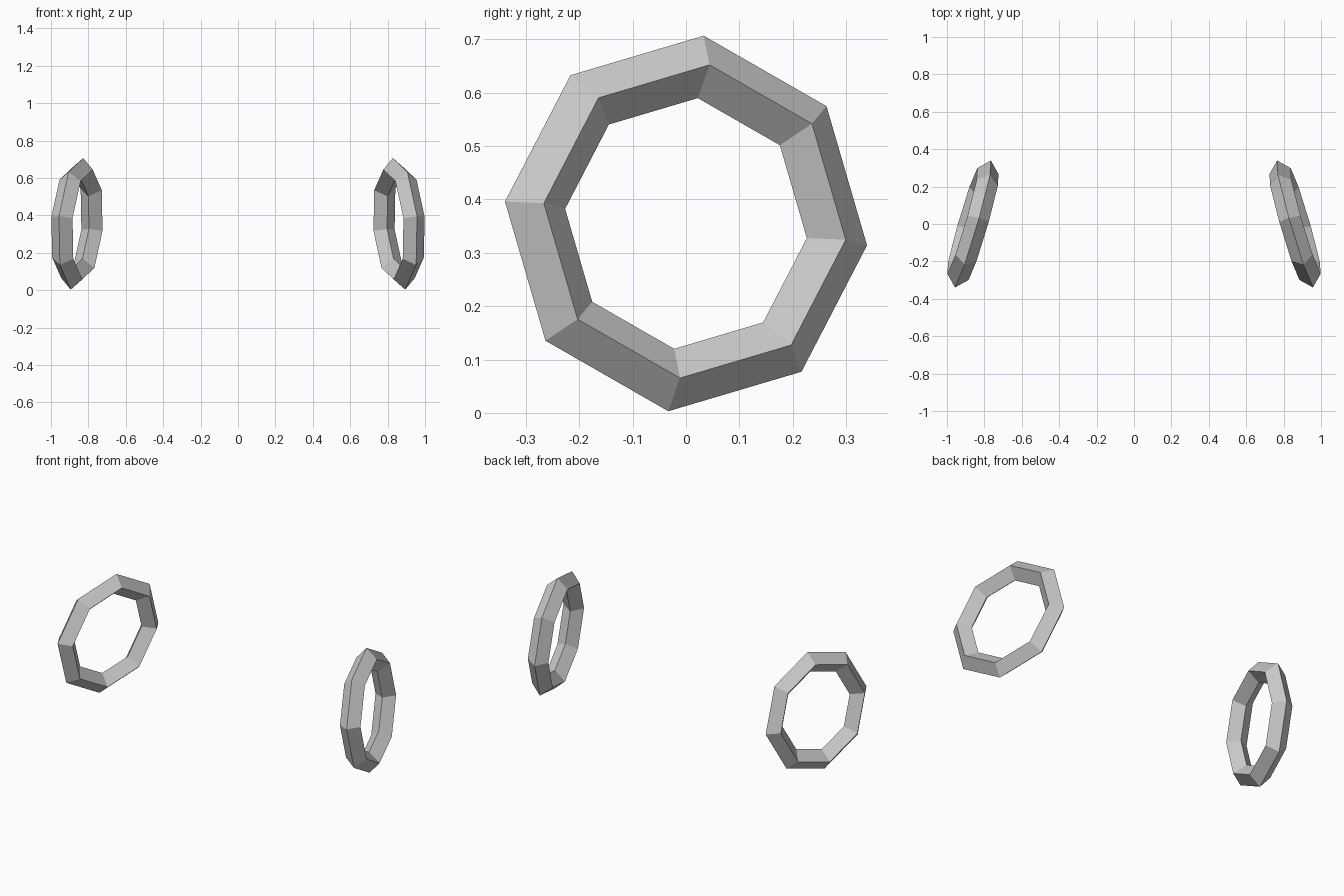
import bpy
from mathutils import Matrix, Vector

cube = bpy.data.objects.get("Cube")
if cube:
    bpy.data.objects.remove(cube, do_unlink=True)

# Plain grey metal
grey = bpy.data.materials.new("grey_metal")
grey.use_nodes = True
colour = (0.6, 0.6, 0.6, 1)
grey.diffuse_color = colour
grey.node_tree.nodes["Principled BSDF"].inputs["Base Color"].default_value = colour

# Ring orientation: axes through a front corner, a top corner and the hole
front = Vector((0.096, -0.339, 0.041)).normalized()
hole = front.cross(Vector((-0.033, 0.032, 0.353))).normalized()
top = hole.cross(front)
placing = Matrix((front, top, hole)).transposed().to_4x4()
placing.translation = (0.861, 0, 0.355)


def make_ring(name, mirrored):
    """Eight-sided hoop with a diamond cross-section."""
    bpy.ops.mesh.primitive_torus_add(
        major_segments=8, minor_segments=4,
        major_radius=0.296, minor_radius=0.059, location=(0, 0, 0))
    ring = bpy.context.object
    ring.name = name
    ring.data.transform(placing)
    if mirrored:
        ring.data.transform(Matrix.Diagonal((-1, 1, 1, 1)))
        ring.data.flip_normals()
    ring.data.materials.append(grey)
    ring.data.shade_flat()


make_ring("left_hoop", False)
make_ring("right_hoop", True)
